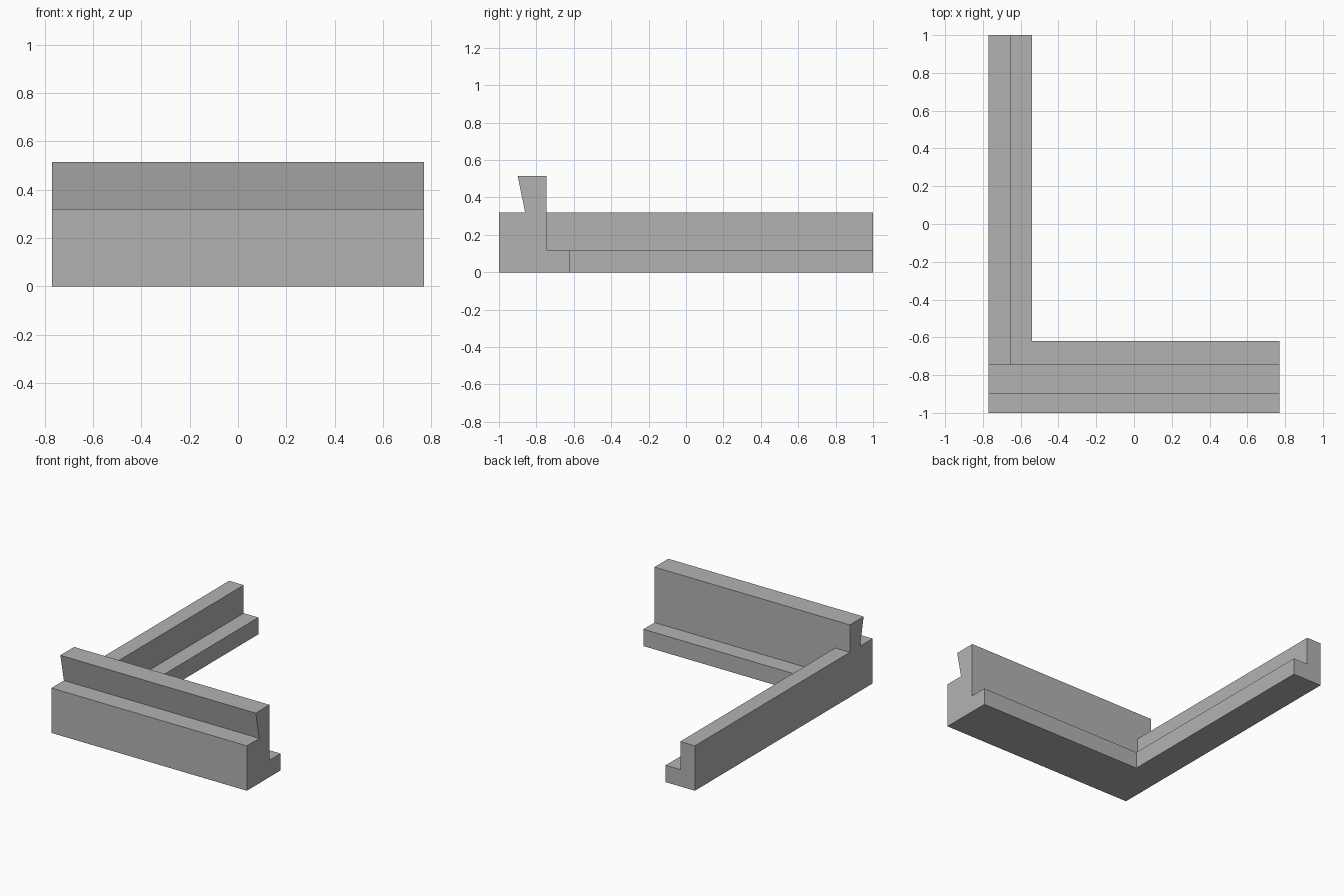
import bpy
import bmesh
from mathutils import Vector

cube = bpy.data.objects.get("Cube")
if cube:
    bpy.data.objects.remove(cube, do_unlink=True)

# Plain grey material
GREY = (0.45, 0.45, 0.45, 1.0)
grey = bpy.data.materials.new("plain_grey")
grey.use_nodes = True
grey.diffuse_color = GREY
grey.node_tree.nodes["Principled BSDF"].inputs["Base Color"].default_value = GREY


def extrude_profile(name, points, direction):
    """Make a solid by sweeping a closed flat profile along a direction."""
    mesh = bpy.data.meshes.new(name)
    bm = bmesh.new()
    face = bm.faces.new([bm.verts.new(p) for p in points])
    swept = bmesh.ops.extrude_face_region(bm, geom=[face], use_keep_orig=True)
    moved = [v for v in swept["geom"] if isinstance(v, bmesh.types.BMVert)]
    bmesh.ops.translate(bm, verts=moved, vec=Vector(direction))
    bmesh.ops.recalc_face_normals(bm, faces=bm.faces)
    bm.to_mesh(mesh)
    bm.free()
    mesh.materials.append(grey)
    obj = bpy.data.objects.new(name, mesh)
    bpy.context.collection.objects.link(obj)
    return obj


# Shared dimensions
LEFT, RIGHT = -0.77, 0.77
FRONT, BACK = -1.0, 1.0
LEDGE_Z, RAIL_Z, LIP_Z = 0.12, 0.32, 0.515
LEDGE_Y, WALL_Y = -0.62, -0.745
LEDGE_X, WALL_X = -0.54, -0.655

# Front rail: inner ledge, tall wall and a lip that leans forward
front_profile = [
    (FRONT, 0), (LEDGE_Y, 0), (LEDGE_Y, LEDGE_Z), (WALL_Y, LEDGE_Z),
    (WALL_Y, LIP_Z), (-0.9, LIP_Z), (-0.86, RAIL_Z), (FRONT, RAIL_Z),
]
extrude_profile("front_rail", [(LEFT, y, z) for y, z in front_profile],
                (RIGHT - LEFT, 0, 0))


def side_box(name, x_end, y_start, z_low, z_high):
    """Make one straight length of the side rail, running to the back."""
    corners = [(LEFT, z_low), (x_end, z_low), (x_end, z_high), (LEFT, z_high)]
    return extrude_profile(name, [(x, y_start, z) for x, z in corners],
                           (0, BACK - y_start, 0))


# Side rail: low ledge butts against the front ledge, wall sits over both
side_box("side_rail_ledge", LEDGE_X, LEDGE_Y, 0, LEDGE_Z)
side_box("side_rail_wall", WALL_X, WALL_Y, LEDGE_Z, RAIL_Z)
